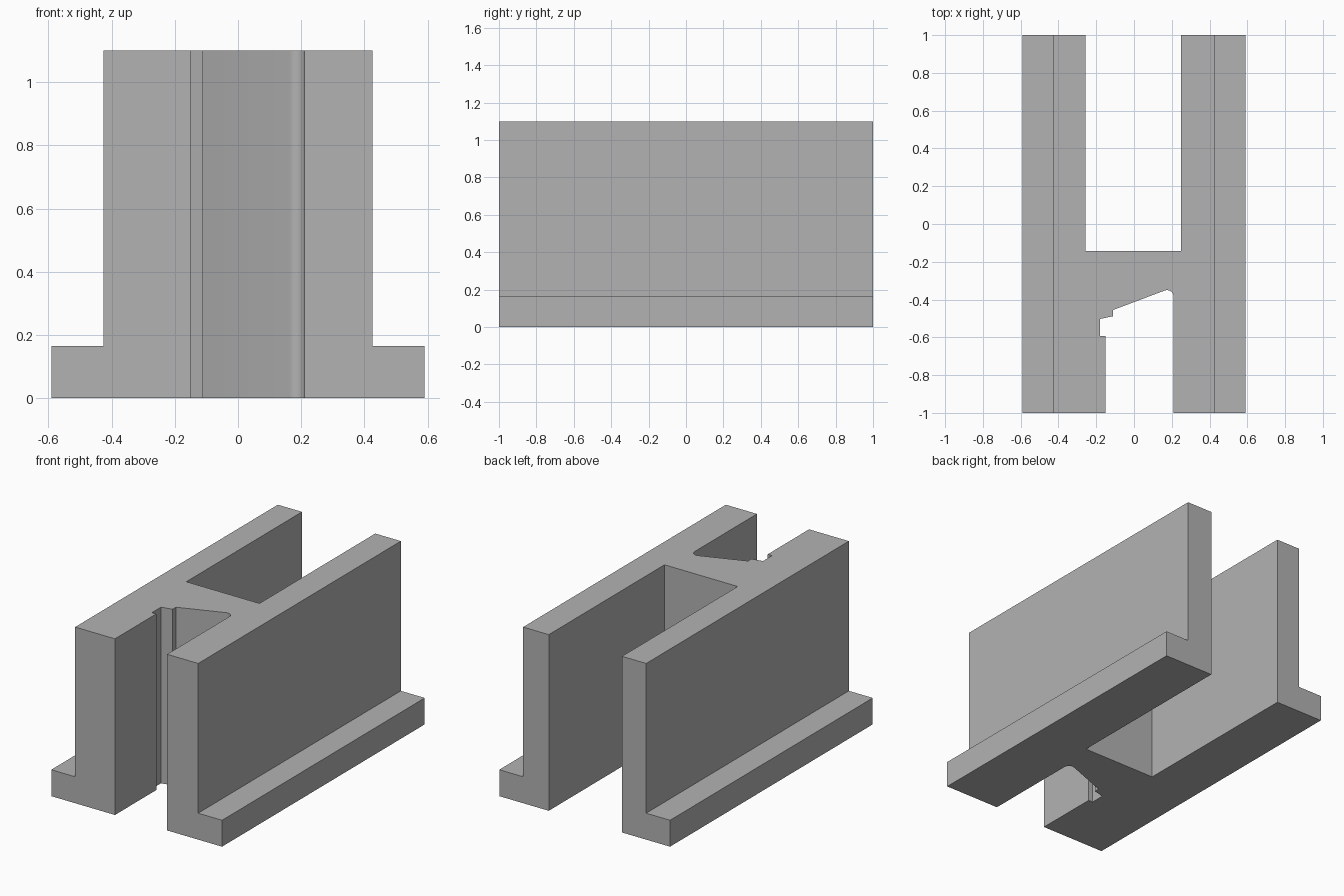
import bpy, bmesh
from math import cos, sin, radians
from mathutils import Vector

cube = bpy.data.objects.get("Cube")
if cube:
    bpy.data.objects.remove(cube, do_unlink=True)

HEIGHT, FLANGE_TOP = 1.1, 0.165
BODY_X, FLANGE_X = 0.425, 0.59

grey = bpy.data.materials.new("plain_grey")
grey.use_nodes = True
grey.diffuse_color = (0.45, 0.45, 0.45, 1)
grey.node_tree.nodes["Principled BSDF"].inputs["Base Color"].default_value = grey.diffuse_color


def arc(cx, cy, r, start, end, steps):
    angles = [radians(start + (end - start) * i / steps) for i in range(steps + 1)]
    return [(cx + r * cos(a), cy + r * sin(a)) for a in angles]


# Plan profile: two long walls, a cross web, a stepped front slot with a rounded corner
front_slot = [(-0.15, -1), (-0.15, -0.592), (-0.18, -0.592), (-0.18, -0.503),
              (-0.11, -0.488), (-0.11, -0.455)]
rounded_corner = arc(0.175, -0.385, 0.035, 110, 0, 8)
right_wall = [(0.21, -1), (BODY_X, -1), (BODY_X, 1), (0.248, 1)]
back_slot = [(0.248, -0.142), (-0.258, -0.142), (-0.258, 1)]
left_wall = [(-BODY_X, 1), (-BODY_X, -1)]
profile = front_slot + rounded_corner + right_wall + back_slot + left_wall

# Raise the profile into a solid
bm = bmesh.new()
base = bm.faces.new([bm.verts.new((x, y, 0)) for x, y in profile])
raised = bmesh.ops.extrude_face_region(bm, geom=[base], use_keep_orig=True)["geom"]
bmesh.ops.translate(bm, vec=(0, 0, HEIGHT),
                    verts=[v for v in raised if isinstance(v, bmesh.types.BMVert)])
bmesh.ops.recalc_face_normals(bm, faces=bm.faces)

# Split the outer sides at flange height and pull the lower strips outward
outer = [f for f in bm.faces if abs(abs(f.calc_center_median().x) - BODY_X) < 0.001]
edges = {e for f in outer for e in f.edges}
verts = {v for f in outer for v in f.verts}
bmesh.ops.bisect_plane(bm, geom=outer + list(edges) + list(verts),
                       plane_co=(0, 0, FLANGE_TOP), plane_no=(0, 0, 1))
for side in (-1, 1):
    strip = [f for f in bm.faces
             if abs(f.calc_center_median().x - side * BODY_X) < 0.001
             and f.calc_center_median().z < FLANGE_TOP]
    pulled = bmesh.ops.extrude_face_region(bm, geom=strip)["geom"]
    bmesh.ops.translate(bm, vec=Vector((side * (FLANGE_X - BODY_X), 0, 0)),
                        verts=[v for v in pulled if isinstance(v, bmesh.types.BMVert)])
bmesh.ops.recalc_face_normals(bm, faces=bm.faces)

mesh = bpy.data.meshes.new("flanged_rail_block")
bm.to_mesh(mesh)
bm.free()
mesh.materials.append(grey)
block = bpy.data.objects.new("flanged_rail_block", mesh)
bpy.context.collection.objects.link(block)

# Smooth only the rounded slot corner
bpy.ops.object.select_all(action='DESELECT')
block.select_set(True)
bpy.context.view_layer.objects.active = block
bpy.ops.object.shade_smooth_by_angle(angle=radians(20))
